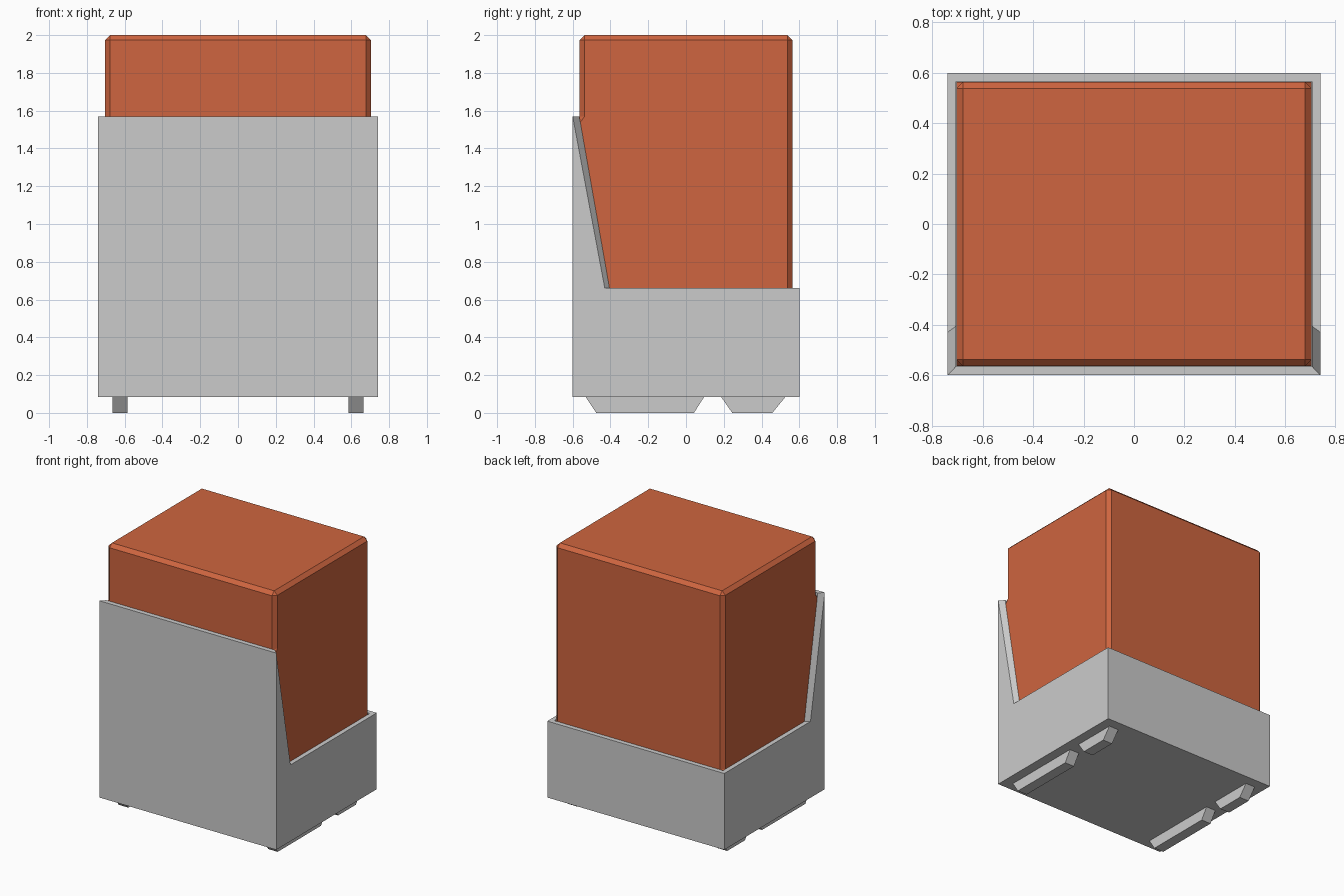
import bpy, bmesh

if "Cube" in bpy.data.objects:
    bpy.data.objects.remove(bpy.data.objects["Cube"])

def finish(name, bm, mat=None):
    bmesh.ops.recalc_face_normals(bm, faces=bm.faces)
    me = bpy.data.meshes.new(name)
    bm.to_mesh(me)
    bm.free()
    ob = bpy.data.objects.new(name, me)
    bpy.context.collection.objects.link(ob)
    if mat:
        me.materials.append(mat)
    return ob

def prism_sides(bm, profile, x):
    """Left and right copies of a (y, z) profile."""
    return [[bm.verts.new((s * x, y, z)) for y, z in profile] for s in (-1, 1)]

def bridge(bm, left, right, i, j):
    bm.faces.new((left[i], left[j], right[j], right[i]))

orange = bpy.data.materials.new("orange")
orange.diffuse_color = (0.62, 0.13, 0.05, 1)
orange.use_nodes = True
orange.node_tree.nodes["Principled BSDF"].inputs["Base Color"].default_value = orange.diffuse_color

# Grey shell: open tray with a tall front wall and sloping side edges
bm = bmesh.new()
outer = prism_sides(bm, [(-.6, .083), (.6, .083), (.6, .66), (-.43, .66), (-.6, 1.57)], .74)
inner = prism_sides(bm, [(-.565, .115), (.565, .115), (.565, .66), (-.405, .66), (-.565, 1.57)], .706)
for ring in (outer, inner):
    for side in ring:
        bm.faces.new(side)
    for i, j in ((0, 1), (1, 2), (4, 0)):      # floor, back and front walls
        bridge(bm, ring[0], ring[1], i, j)
for o, n in zip(outer, inner):                 # side rims
    for i in (2, 3):
        bm.faces.new((o[i], o[i + 1], n[i + 1], n[i]))
for i in (2, 4):                               # back and front rims
    bm.faces.new((outer[0][i], outer[1][i], inner[1][i], inner[0][i]))
finish("shell", bm)

# Orange block: chamfered on top and on the upright edges above the shell rim
bm = bmesh.new()
bmesh.ops.create_cube(bm, size=1)
for v in bm.verts:
    v.co = (v.co.x * 1.41, v.co.y * 1.128, .12 if v.co.z < 0 else 2)
for z in (.66, 1.57):
    bmesh.ops.bisect_plane(bm, geom=bm.verts[:] + bm.edges[:] + bm.faces[:],
                           plane_co=(0, 0, z), plane_no=(0, 0, 1))

def chamfered(e):
    a, b = e.verts[0].co, e.verts[1].co
    if abs(a.z - b.z) < .01:
        return a.z > 1.99
    return min(a.z, b.z) > (1.5 if a.y < 0 else .6)

bmesh.ops.bevel(bm, geom=[e for e in bm.edges if chamfered(e)], offset=.027,
                offset_type='OFFSET', segments=1, affect='EDGES')
finish("block", bm, orange)

# Four skid feet with slanted ends
for label, top0, top1, bot0, bot1 in (("front", -.53, .095, -.475, .042),
                                      ("back", .187, .525, .245, .457)):
    for side, s in (("left", -1), ("right", 1)):
        bm = bmesh.new()
        prof = [(top0, .083), (bot0, 0), (bot1, 0), (top1, .083)]
        a, b = [[bm.verts.new((s * x, y, z)) for y, z in prof] for x in (.585, .665)]
        bm.faces.new(a)
        bm.faces.new(b)
        for i in range(4):
            bridge(bm, a, b, i, (i + 1) % 4)
        finish(f"{label}_{side}_foot", bm)
